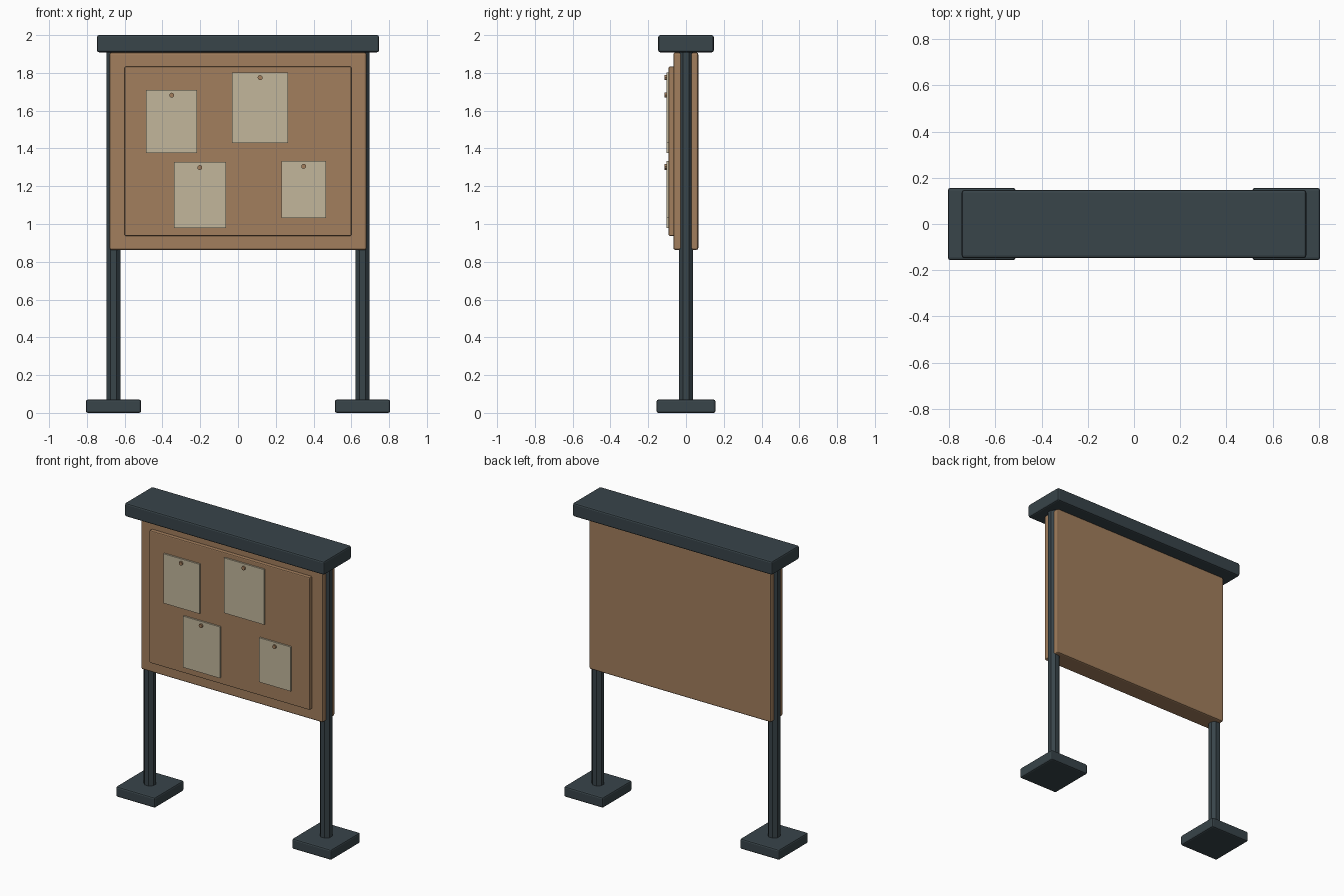
import bpy
from math import radians

cube = bpy.data.objects.get("Cube")
if cube:
    bpy.data.objects.remove(cube, do_unlink=True)


def material(name, rgb):
    mat = bpy.data.materials.new(name)
    mat.use_nodes = True
    mat.diffuse_color = (*rgb, 1)
    mat.node_tree.nodes["Principled BSDF"].inputs["Base Color"].default_value = (*rgb, 1)
    return mat


METAL = material("dark slate metal", (0.04, 0.058, 0.068))
WOOD = material("brown wood", (0.36, 0.21, 0.11))
PAPER = material("cream paper", (0.54, 0.47, 0.33))


def finish(obj, name, mat, bevel):
    obj.name = name
    obj.data.materials.append(mat)
    if bevel:
        mod = obj.modifiers.new("soft edges", "BEVEL")
        mod.width = bevel
        mod.segments = 2
        mod.limit_method = "ANGLE"
        mod.angle_limit = radians(50)
    return obj


def box(name, x, y, z, mat, bevel=0):
    """Box spanning the given (low, high) ranges."""
    spans = (x, y, z)
    bpy.ops.mesh.primitive_cube_add(size=1, location=[(a + b) / 2 for a, b in spans])
    obj = bpy.context.object
    obj.scale = [b - a for a, b in spans]
    bpy.ops.object.transform_apply(location=False, rotation=False, scale=True)
    return finish(obj, name, mat, bevel)


def cylinder(name, center, radius, depth, sides, rotation, mat):
    bpy.ops.mesh.primitive_cylinder_add(vertices=sides, radius=radius, depth=depth,
                                        location=center, rotation=rotation)
    return finish(bpy.context.object, name, mat, 0)


# Feet and octagonal posts
for side, s in (("left", 1), ("right", -1)):
    inner, outer = 0.513 * s, 0.806 * s
    box(f"{side}_foot", sorted((inner, outer)), (-0.156, 0.156), (0, 0.07), METAL, 0.01)
    cylinder(f"{side}_post", (0.659 * s, 0, 0.985), 0.039, 1.85, 8,
             (0, 0, radians(22.5)), METAL)

# Roof cap, backing panel and raised pin board
box("roof_cap", (-0.746, 0.746), (-0.147, 0.147), (1.909, 2), METAL, 0.01)
box("back_panel", (-0.68, 0.68), (-0.067, 0.065), (0.863, 1.908), WOOD, 0.01)
box("pin_board", (-0.6, 0.6), (-0.092, -0.06), (0.937, 1.833), WOOD, 0.006)

# Notices with their pins: left, right, bottom, top
notices = [
    (-0.486, -0.216, 1.375, 1.71),
    (-0.032, 0.266, 1.43, 1.803),
    (-0.34, -0.064, 0.98, 1.327),
    (0.23, 0.466, 1.033, 1.333),
]
for i, (x0, x1, z0, z1) in enumerate(notices, 1):
    box(f"notice_{i}", (x0, x1), (-0.103, -0.09), (z0, z1), PAPER)
    cylinder(f"pin_{i}", ((x0 + x1) / 2, -0.106, z1 - 0.028), 0.013, 0.014, 12,
             (radians(90), 0, 0), WOOD)
    bpy.ops.object.shade_smooth_by_angle()
